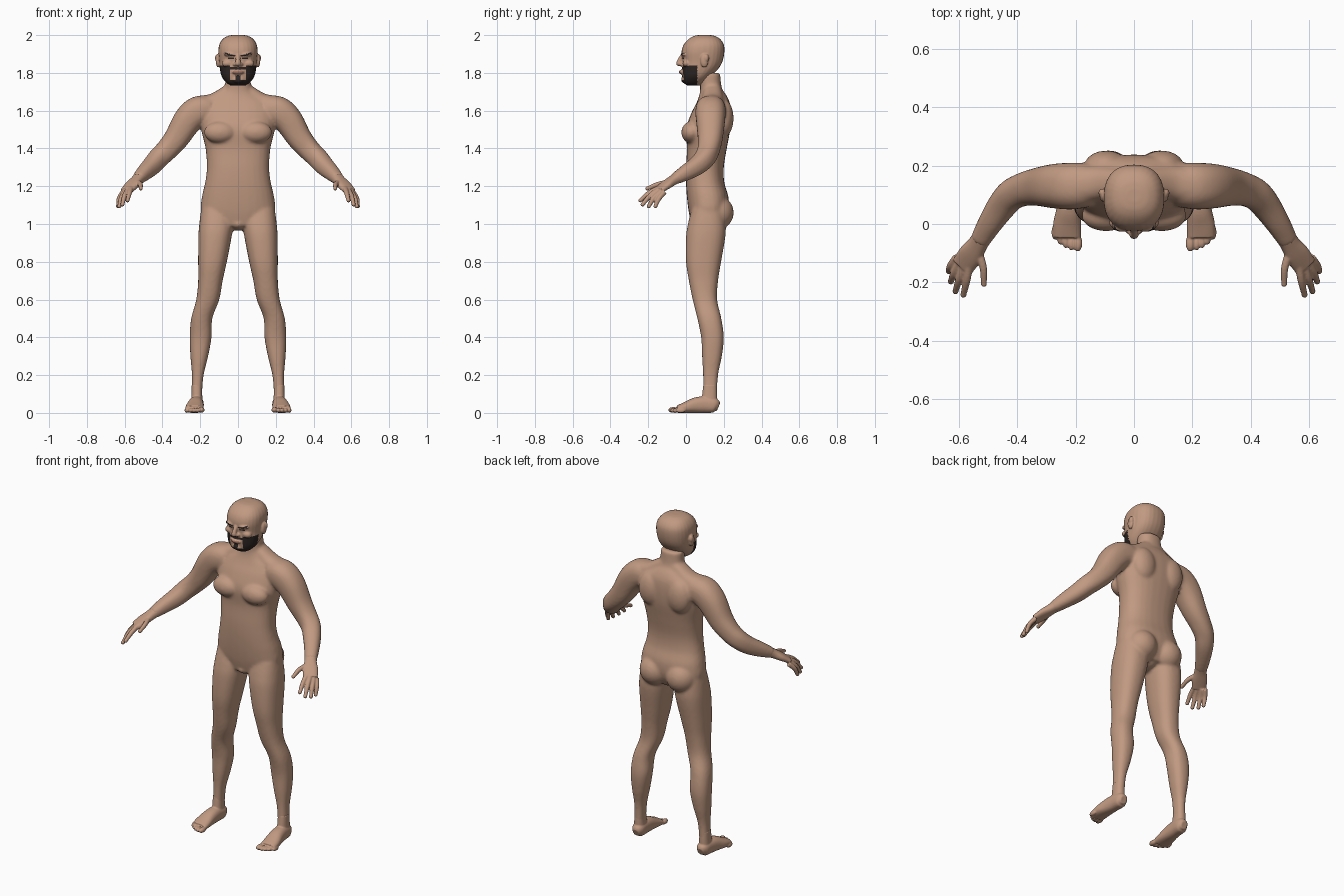
import bpy
import bmesh
from math import cos, sin, pi, copysign
from mathutils import Vector, Matrix

cube = bpy.data.objects.get("Cube")
if cube:
    bpy.data.objects.remove(cube, do_unlink=True)

SIDES = (1, -1)
UP = Vector((0, 0, 1))


def material(name, colour):
    mat = bpy.data.materials.new(name)
    mat.use_nodes = True
    mat.diffuse_color = (*colour, 1)
    shader = next(n for n in mat.node_tree.nodes if n.type == 'BSDF_PRINCIPLED')
    shader.inputs["Base Color"].default_value = (*colour, 1)
    return mat


skin = material("skin", (.53, .32, .22))
hair = material("dark_hair", (.025, .018, .016))
lips = material("lips", (.36, .17, .12))


def spline(rows, steps=5):
    """Smooth stations passing through every given row."""
    pts = [Vector(r) for r in rows]
    pts = [pts[0] * 2 - pts[1]] + pts + [pts[-1] * 2 - pts[-2]]
    out = []
    for a, b, c, d in zip(pts, pts[1:], pts[2:], pts[3:]):
        for k in range(steps):
            t = k / steps
            out.append((b * 2 + (c - a) * t + (a * 2 - b * 5 + c * 4 - d) * t * t
                        + (b * 3 - a - c * 3 + d) * t ** 3) / 2)
    return out + [pts[-2]]


def rounded(value):
    return copysign(abs(value) ** .85, value)


def loft(bm, rings, count=28):
    """Skin rings given as centre, half width axis and half depth axis."""
    loops = []
    for centre, wide, deep in rings:
        angles = [2 * pi * i / count for i in range(count)]
        loops.append([bm.verts.new(centre + wide * rounded(cos(a)) + deep * rounded(sin(a)))
                      for a in angles])
    for low, high in zip(loops, loops[1:]):
        for i in range(count):
            j = (i + 1) % count
            bm.faces.new((low[i], low[j], high[j], high[i]))
    bm.faces.new(loops[0])
    bm.faces.new(loops[-1])


def column(bm, rows, side=1):
    """Upright form; rows hold x, front y, back y, height, half width."""
    rings = []
    for x, front, back, z, half in spline(rows):
        rings.append((Vector((x * side, (front + back) / 2, z)),
                      Vector((half, 0, 0)), Vector((0, (back - front) / 2, 0))))
    loft(bm, rings)


def tube(bm, rows, side=1):
    """Form along a path; rows hold x, y, z, half width, half thickness."""
    rows = [Vector((r[0] * side, *r[1:])) for r in spline(rows)]
    rings = []
    for i, row in enumerate(rows):
        along = rows[min(i + 1, len(rows) - 1)].xyz - rows[max(i - 1, 0)].xyz
        wide = along.cross(UP).normalized()
        deep = wide.cross(along).normalized()
        rings.append((row.xyz, wide * row[3], deep * row[4]))
    loft(bm, rings)


def ball(bm, centre, size, side=1):
    place = Matrix.Translation((centre[0] * side, *centre[1:]))
    bmesh.ops.create_uvsphere(bm, u_segments=24, v_segments=16, radius=1,
                              matrix=place @ Matrix.Diagonal((*size, 1)))


def fuse(bm, name, voxel, passes):
    """Melt the overlapping forms into one smooth skin."""
    bmesh.ops.recalc_face_normals(bm, faces=bm.faces[:])
    mesh = bpy.data.meshes.new(name)
    bm.to_mesh(mesh)
    bm.free()
    obj = bpy.data.objects.new(name, mesh)
    bpy.context.scene.collection.objects.link(obj)
    remesh = obj.modifiers.new("Melt", 'REMESH')
    remesh.mode = 'VOXEL'
    remesh.voxel_size = voxel
    soften = obj.modifiers.new("Soften", 'SMOOTH')
    soften.factor = .5
    soften.iterations = passes
    bpy.context.view_layer.update()
    graph = bpy.context.evaluated_depsgraph_get()
    result = bpy.data.meshes.new_from_object(obj.evaluated_get(graph))
    obj.modifiers.clear()
    obj.data = result
    result.name = name
    bpy.data.meshes.remove(mesh)
    result.materials.clear()
    result.materials.append(skin)
    result.shade_smooth()
    return obj


# Trunk from pelvis to neck
bm = bmesh.new()
column(bm, [(0, .03, .19, .99, .14), (0, .015, .222, 1.06, .195), (0, .005, .225, 1.14, .192),
            (0, 0, .203, 1.22, .174), (0, 0, .2, 1.3, .165), (0, .005, .216, 1.4, .172),
            (0, 0, .234, 1.5, .195), (0, .025, .238, 1.58, .2), (0, .055, .232, 1.64, .18),
            (0, .07, .215, 1.68, .11), (0, .075, .19, 1.72, .072), (0, .07, .18, 1.8, .066)])
ball(bm, (0, .1, 1), (.05, .08, .035))

for s in SIDES:
    # Chest, shoulder blade, buttock and trapezius
    ball(bm, (.095, .028, 1.485), (.085, .053, .058), s)
    ball(bm, (.095, .2, 1.56), (.075, .052, .1), s)
    ball(bm, (.088, .165, 1.06), (.09, .088, .09), s)
    tube(bm, [(.03, .14, 1.7, .05, .05), (.12, .14, 1.64, .06, .055),
              (.2, .13, 1.61, .07, .07)], s)
    # Arm
    tube(bm, [(.15, .135, 1.6, .075, .075), (.21, .13, 1.597, .08, .08),
              (.265, .13, 1.55, .077, .077), (.325, .128, 1.455, .066, .066),
              (.375, .12, 1.395, .058, .058), (.42, .1, 1.35, .054, .054),
              (.455, .06, 1.31, .05, .05), (.495, 0, 1.272, .042, .042),
              (.53, -.06, 1.238, .034, .03)], s)
    # Leg
    column(bm, [(.11, .03, .2, 1.08, .085), (.115, .01, .21, 1, .09),
                (.122, 0, .208, .93, .088), (.135, 0, .186, .8, .076),
                (.146, .015, .17, .7, .065), (.16, .035, .165, .6, .061),
                (.192, .06, .187, .5, .056), (.198, .08, .2, .4, .058),
                (.205, .085, .19, .3, .047), (.213, .09, .17, .2, .031),
                (.218, .09, .165, .1, .028), (.218, .09, .165, .04, .03)], s)
fuse(bm, "body", .008, 8)

# Hands
bm = bmesh.new()
FINGERS = {
    "thumb": ((.535, -.09, 1.222), (.517, -.15, 1.21), (.515, -.205, 1.188)),
    "index": ((.565, -.14, 1.192), (.574, -.195, 1.165), (.585, -.242, 1.125)),
    "middle": ((.582, -.14, 1.182), (.6, -.19, 1.15), (.612, -.23, 1.103)),
    "ring": ((.597, -.13, 1.173), (.618, -.17, 1.138), (.628, -.197, 1.094)),
    "little": ((.608, -.115, 1.168), (.629, -.143, 1.135), (.635, -.162, 1.094)),
}
for s in SIDES:
    tube(bm, [(.512, -.03, 1.255, .036, .032), (.535, -.068, 1.232, .034, .026),
              (.56, -.105, 1.207, .042, .022), (.588, -.145, 1.178, .04, .016)], s)
    for joints in FINGERS.values():
        tube(bm, [(*p, r, r) for p, r in zip(joints, (.014, .0125, .01))], s)
        ball(bm, joints[-1], (.011, .011, .011), s)
fuse(bm, "hands", .004, 3)

# Feet with toes
bm = bmesh.new()
for s in SIDES:
    column(bm, [(.218, .092, .163, .15, .027), (.218, .085, .165, .09, .029),
                (.218, .08, .165, .03, .033)], s)
    tube(bm, [(.217, .172, .032, .02, .022), (.217, .15, .04, .035, .039),
              (.22, .1, .044, .038, .044), (.224, .05, .04, .042, .041),
              (.229, 0, .029, .048, .03), (.23, -.045, .019, .048, .02)], s)
    ball(bm, (.193, -.066, .016), (.016, .029, .015), s)
    for i in range(1, 5):
        ball(bm, (.196 + .019 * i, -.068 + .0025 * i * i, .013), (.011, .026, .013), s)
fuse(bm, "feet", .004, 3)

# Head
bm = bmesh.new()
column(bm, [(0, .005, .075, 1.733, .04), (0, -.013, .1, 1.75, .064), (0, -.02, .13, 1.78, .086),
            (0, -.022, .17, 1.82, .096), (0, -.02, .193, 1.86, .1), (0, -.024, .203, 1.91, .104),
            (0, -.012, .2, 1.95, .099), (0, .015, .18, 1.98, .08),
            (0, .045, .15, 1.996, .052), (0, .075, .12, 2.001, .025)])
tube(bm, [(0, -.012, 1.9, .012, .012), (0, -.03, 1.87, .012, .013), (0, -.04, 1.85, .014, .013)])
ball(bm, (0, -.032, 1.849), (.017, .02, .014))
ball(bm, (0, -.022, 1.804), (.032, .016, .012))
ball(bm, (0, -.008, 1.765), (.035, .017, .02))
for s in SIDES:
    ball(bm, (.014, -.022, 1.845), (.013, .015, .01), s)
    ball(bm, (.04, -.008, 1.898), (.036, .019, .011), s)
    ball(bm, (.055, .004, 1.85), (.03, .022, .02), s)
    # Ear
    ball(bm, (.106, .097, 1.865), (.012, .021, .036), s)
    ball(bm, (.108, .107, 1.878), (.014, .014, .022), s)
head = fuse(bm, "head", .004, 3)
head.data.materials.append(hair)
head.data.materials.append(lips)


def face_colour(x, y, z):
    """Pick skin, hair or lips from the place on the face."""
    x = abs(x)
    if y > .06 or z > 1.92:
        return 0
    brow = .016 < x < .07 and abs(z - 1.884 - .28 * x) < .0045
    eye = .022 < x < .055 and abs(z - 1.877) < .0035
    cheek = x > .042 and z < 1.838
    chin = z < 1.764 or (x < .013 and z < 1.788)
    moustache = x < .05 and 1.817 < z < 1.831
    if brow or eye or cheek or chin or moustache:
        return 1
    return 2 if x < .027 and 1.797 < z < 1.811 else 0


for poly in head.data.polygons:
    poly.material_index = face_colour(*poly.center)
